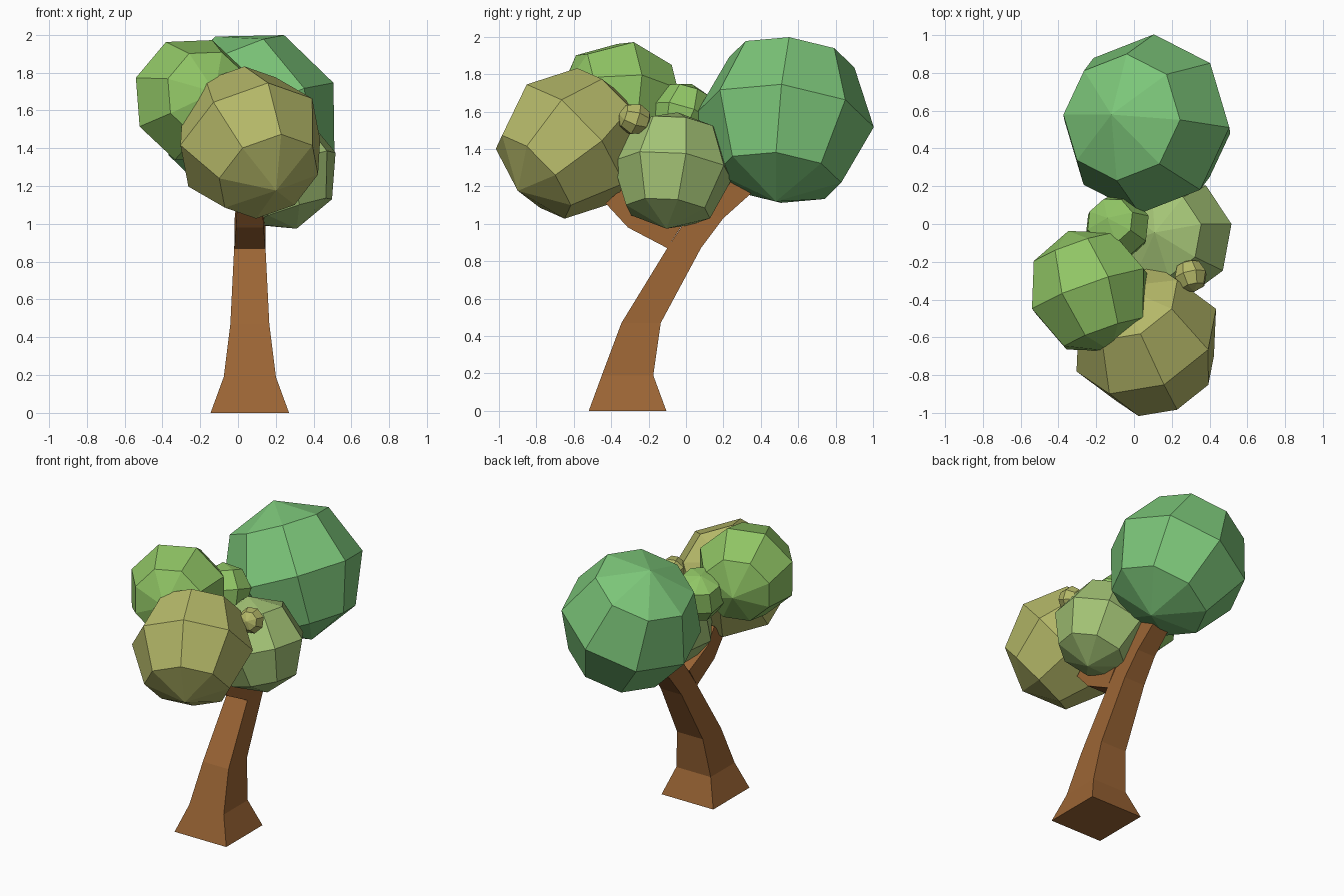
import bpy, bmesh
from mathutils import Vector, Matrix

if "Cube" in bpy.data.objects:
    bpy.data.objects.remove(bpy.data.objects["Cube"])


def material(name, rgb):
    m = bpy.data.materials.new(name)
    m.diffuse_color = (*rgb, 1)
    m.use_nodes = True
    m.node_tree.nodes["Principled BSDF"].inputs["Base Color"].default_value = m.diffuse_color
    return m


def finish(name, bm, mat):
    bmesh.ops.recalc_face_normals(bm, faces=bm.faces[:])
    me = bpy.data.meshes.new(name)
    bm.to_mesh(me)
    bm.free()
    me.materials.append(mat)
    ob = bpy.data.objects.new(name, me)
    bpy.context.collection.objects.link(ob)
    return ob


def limb(name, sections, mat, cx=0.0625):
    """Square limb; each section is (front y, z, back y, z, half width)."""
    bm = bmesh.new()
    rings = []
    for y0, z0, y1, z1, w in sections:
        pts = [(cx - w, y0, z0), (cx + w, y0, z0), (cx + w, y1, z1), (cx - w, y1, z1)]
        rings.append([bm.verts.new(p) for p in pts])
    for a, b in zip(rings, rings[1:]):
        for i in range(4):
            j = (i + 1) % 4
            bm.faces.new((a[i], a[j], b[j], b[i]))
    bm.faces.new(rings[0])
    bm.faces.new(rings[-1])
    return finish(name, bm, mat)


def foliage(name, centre, r, pole, ref, mat):
    """Eight-sided, four-ring ball; pole is its axis, ref points at an equator vertex."""
    z = Vector(pole).normalized()
    x = Vector(ref)
    x = (x - z * x.dot(z)).normalized()
    y = z.cross(x)
    rot = Matrix((x, y, z)).transposed().to_4x4()
    bm = bmesh.new()
    bmesh.ops.create_uvsphere(bm, u_segments=8, v_segments=4, radius=r,
                              matrix=Matrix.Translation(centre) @ rot)
    return finish(name, bm, mat)


bark = material("bark", (0.33, 0.13, 0.035))
green = material("leaf_green", (0.2, 0.56, 0.19))
fresh = material("leaf_fresh", (0.28, 0.56, 0.13))
sage = material("leaf_sage", (0.37, 0.55, 0.18))
olive = material("leaf_olive", (0.46, 0.48, 0.14))

# Trunk leaning back into the rear branch
limb("trunk", [(-0.52, 0, -0.105, 0, 0.2075),
               (-0.45, 0.19, -0.175, 0.19, 0.138),
               (-0.345, 0.47, -0.135, 0.47, 0.103),
               (-0.10, 0.87, 0.08, 0.87, 0.083),
               (0.04, 1.08, 0.20, 1.03, 0.072),
               (0.26, 1.28, 0.39, 1.20, 0.065)], bark)
# Front branch forking off the trunk
limb("front_branch", [(-0.10, 0.87, -0.01, 1.01, 0.082),
                      (-0.31, 0.98, -0.23, 1.10, 0.073),
                      (-0.43, 1.11, -0.32, 1.21, 0.066)], bark)

# Foliage balls
foliage("rear_foliage", (0.068, 0.53, 1.555), 0.477,
        (-0.19, 0.05, 0.44), (0.44, -0.02, 0.185), green)
foliage("front_foliage", (0.065, -0.615, 1.43), 0.405,
        (-0.135, 0.28, 0.25), (-0.335, 0.05, -0.24), olive)
foliage("left_foliage", (-0.235, -0.355, 1.655), 0.34,
        (0.11, -0.31, 0.04), (-0.30, -0.09, 0.115), fresh)
foliage("right_foliage", (0.21, -0.075, 1.285), 0.328,
        (-0.10, 0.03, 0.31), (0.30, 0.075, 0.10), sage)
foliage("middle_foliage", (-0.09, -0.02, 1.58), 0.182,
        (-0.05, 0.05, 0.16), (1, 0.3, 0), fresh)
foliage("small_foliage", (0.30, -0.275, 1.56), 0.09,
        (0.2, -0.9, 0.3), (0.9, 0.2, 0.4), olive)
